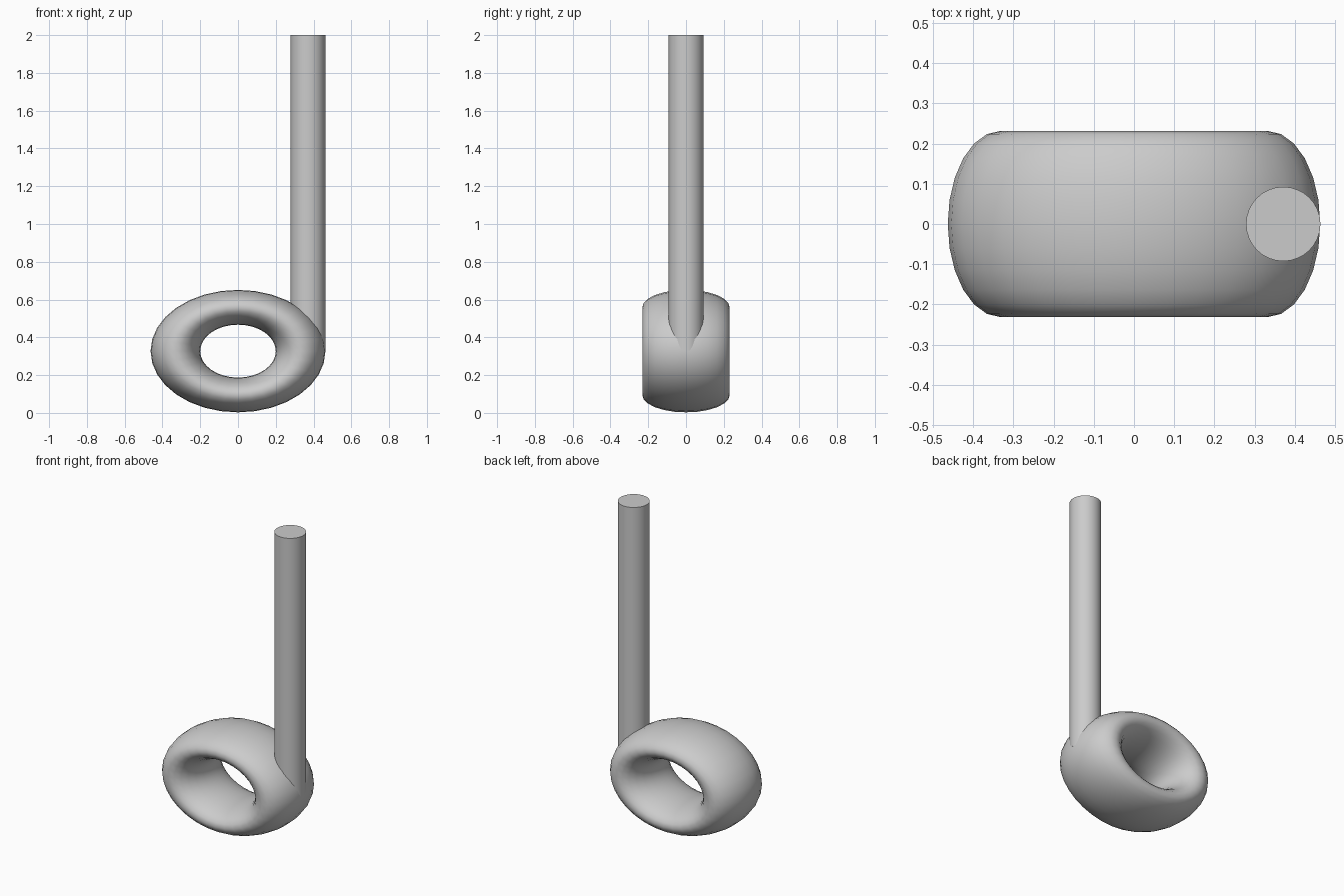
import bpy
from math import radians

if "Cube" in bpy.data.objects:
    bpy.data.objects.remove(bpy.data.objects["Cube"])

# Note head: oval ring lying in the XZ plane, thickened front to back
bpy.ops.mesh.primitive_torus_add(major_segments=32, minor_segments=24,
                                 major_radius=0.3315, minor_radius=0.1315,
                                 location=(0, 0, 0.327), rotation=(radians(90), 0, 0))
head = bpy.context.object
head.name = "note_head"
head.scale = (1, 0.7, 1.76)  # local y is world z, local z is world y
bpy.ops.object.transform_apply(location=False, rotation=True, scale=True)
bpy.ops.object.shade_smooth()

# Stem: upright rod flush with the outer right edge of the head
bottom, top = 0.33, 2.0
bpy.ops.mesh.primitive_cylinder_add(vertices=32, radius=0.0925, depth=top - bottom,
                                    location=(0.371, 0, (top + bottom) / 2))
stem = bpy.context.object
stem.name = "note_stem"
bpy.ops.object.shade_smooth_by_angle(angle=radians(30))
